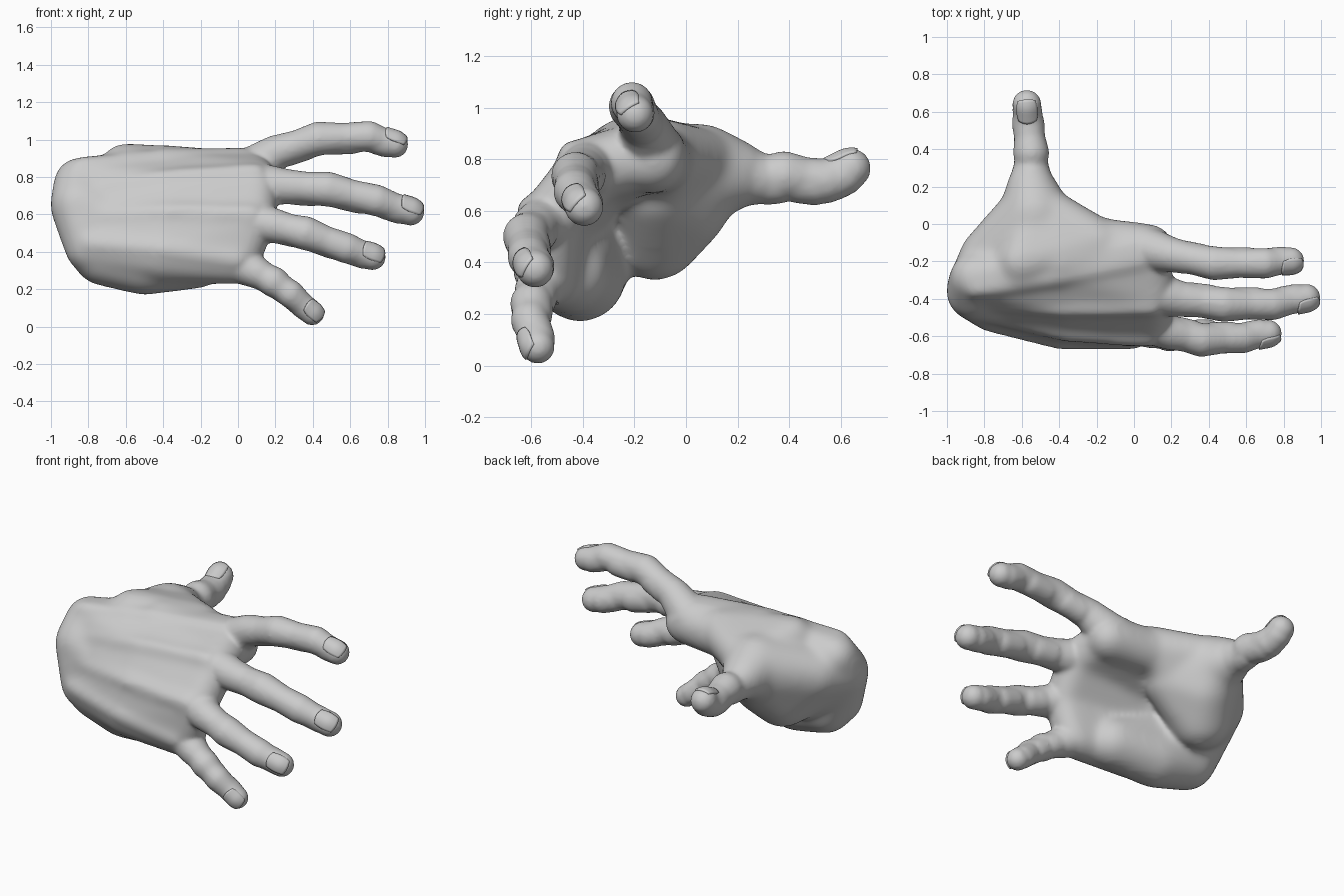
import bpy, bmesh
from math import sin, cos
from mathutils import Vector, Matrix

if "Cube" in bpy.data.objects:
    bpy.data.objects.remove(bpy.data.objects["Cube"])

# Unit sphere directions shared by every hull
tmp = bmesh.new()
bmesh.ops.create_icosphere(tmp, subdivisions=3, radius=1)
DIRS = [v.co.copy() for v in tmp.verts]
tmp.free()
palm_bm, finger_bm = bmesh.new(), bmesh.new()


def hull(*balls, into=palm_bm):
    """Add the convex skin around balls (centre x, y, z, radius)."""
    b = bmesh.new()
    for ball in balls:
        for d in DIRS:
            b.verts.new(Vector(ball[:3]) + d * ball[3])
    bmesh.ops.convex_hull(b, input=b.verts[:])
    bmesh.ops.delete(b, geom=[v for v in b.verts if not v.link_faces], context='VERTS')
    me = bpy.data.meshes.new("tmp")
    b.to_mesh(me)
    b.free()
    into.from_mesh(me)
    bpy.data.meshes.remove(me)


def chain(balls, into=palm_bm):
    for a, b in zip(balls, balls[1:]):
        hull(a, b, into=into)


def ball(p, r):
    return (*p, r)


def link(name, bm):
    me = bpy.data.meshes.new(name)
    bm.to_mesh(me)
    bm.free()
    ob = bpy.data.objects.new(name, me)
    bpy.context.collection.objects.link(ob)
    return ob


def fuse(ob, voxel, steps):
    rm = ob.modifiers.new("fuse", 'REMESH')
    rm.mode = 'VOXEL'
    rm.voxel_size = voxel
    rm.use_smooth_shade = True
    sm = ob.modifiers.new("soften", 'SMOOTH')
    sm.factor = .5
    sm.iterations = steps


def nail(name, a, b, r, normal):
    """Rounded plate bent around the fingertip b, pointing away from a."""
    lx = (b - a).normalized()
    lz = (normal - lx * normal.dot(lx)).normalized()
    ly = lz.cross(lx)
    g = bmesh.new()
    bmesh.ops.create_grid(g, x_segments=10, y_segments=10, size=1)
    for v in g.verts:
        x, y = v.co.x, v.co.y
        u, w = x * (1 - y * y / 6), y * (1 - x * x / 6)
        v.co = Vector((u * .85, w * .68, -.3 * w * w - .3 * max(u, 0) ** 2)) * r
    for f in g.faces:
        f.smooth = True
    ob = link(name, g)
    rot = Matrix((lx, ly, lz)).transposed().to_4x4()
    ob.matrix_world = Matrix.Translation(b + lz * r * .98 - lx * r * .15) @ rot
    s = ob.modifiers.new("thickness", 'SOLIDIFY')
    s.thickness = .014
    s.offset = 0


def digit(name, r, normal, start, *joints):
    """Tapering digit: knobbly joints, with soft pads under each bone."""
    pts = [Vector(p) for p in joints]
    up = normal.normalized()
    radii = [r * k for k in (1, .97, .88, .78)]
    balls = [start, ball(pts[0], r)]
    for i in range(3):
        mid = (pts[i] + pts[i + 1]) / 2
        size = (radii[i] + radii[i + 1]) / 2
        balls.append(ball(mid, size * .9))
        balls.append(ball(pts[i + 1], radii[i + 1]))
        # fleshy pad on the palm side
        axis = (pts[i + 1] - pts[i]) * .2
        pad = mid - up * r * (.2 if i < 2 else .12)
        fat = size * (.88 if i < 2 else .96)
        hull(ball(pad - axis, fat), ball(pad + axis, fat), into=finger_bm)
    chain(balls, finger_bm)
    nail(name + "_nail", pts[2], pts[3], radii[3], normal)


# Four fingers; the back of the hand rolls over from index to little finger
rays = []


def finger(name, r, knuckle, *joints):
    t = len(rays) / 3
    roll = .62 + .73 * t
    out = Vector((0, -sin(roll), cos(roll)))
    k = Vector(knuckle)
    w = Vector((-.85, -.28, .76)).lerp(Vector((-.79, -.41, .42)), t) + out * .01
    m = (w + k) / 2 + out * .02
    ray = [ball(w, .13), ball(m, .13 + .02 * t), ball(k, .125 - .018 * t)]
    rays.append(ray)
    # tendon ridge along the back
    chain([ball(Vector(b[:3]) + out * (b[3] - .022), .045) for b in ray])
    digit(name, r, out + Vector((.3, 0, 0)), ray[2], *joints)


finger("index_finger", .094, (.05, -.13, .825),
       (.2, -.165, .93), (.43, -.21, 1.005), (.7, -.21, 1.018), (.838, -.197, .975))
finger("middle_finger", .097, (.1, -.37, .76),
       (.24, -.4, .75), (.48, -.43, .735), (.74, -.43, .675), (.922, -.395, .615))
finger("ring_finger", .094, (.08, -.53, .56),
       (.19, -.58, .54), (.36, -.62, .5), (.58, -.61, .42), (.718, -.585, .374))
finger("little_finger", .086, (0, -.54, .34),
       (.1, -.58, .29), (.19, -.6, .24), (.28, -.605, .175), (.396, -.575, .073))

# Palm skin between neighbouring rays
for a, b in zip(rays, rays[1:]):
    hull(a[0], a[1], b[0], b[1])
    hull(a[1], a[2], b[1], b[2])

# Thumb
root = (-.53, .05, .75, .185)
thumb_base = (-.55, .2, .74, .125)
chain([root, thumb_base])
digit("thumb", .1, Vector((0, -.35, 1)), thumb_base,
      (-.55, .28, .725), (-.55, .38, .735), (-.566, .54, .715), (-.573, .64, .765))

# Wrist end, heel of the palm, thumb mound, thumb web and index pad
wrist = (-.85, -.36, .65, .15)
hull(wrist, *[r[0] for r in rays])
hull((-.5, -.41, .345, .17), (-.72, -.385, .385, .16), (-.22, -.45, .355, .145), wrist)
hull(root, (-.78, -.18, .68, .15), (-.6, -.12, .51, .175), (-.53, -.01, .62, .17),
     wrist, (-.38, -.12, .68, .15))
hull((-.5, .1, .79, .11), (-.6, -.2, .84, .135), (-.38, -.08, .7, .13), (-.2, -.1, .82, .13))
hull((-.2, -.1, .8, .13), (.08, -.13, .8, .125), (-.4, -.2, .84, .125))

# Soften the palm more strongly than the fingers, then fuse both into one hand
palm = link("palm", palm_bm)
fuse(palm, .02, 18)
grow = palm.modifiers.new("grow", 'DISPLACE')
grow.mid_level = 0
grow.strength = .008
soft = bpy.data.meshes.new_from_object(
    palm.evaluated_get(bpy.context.evaluated_depsgraph_get()))
bpy.data.objects.remove(palm)
finger_bm.from_mesh(soft)
hand = link("hand", finger_bm)
fuse(hand, .012, 8)
